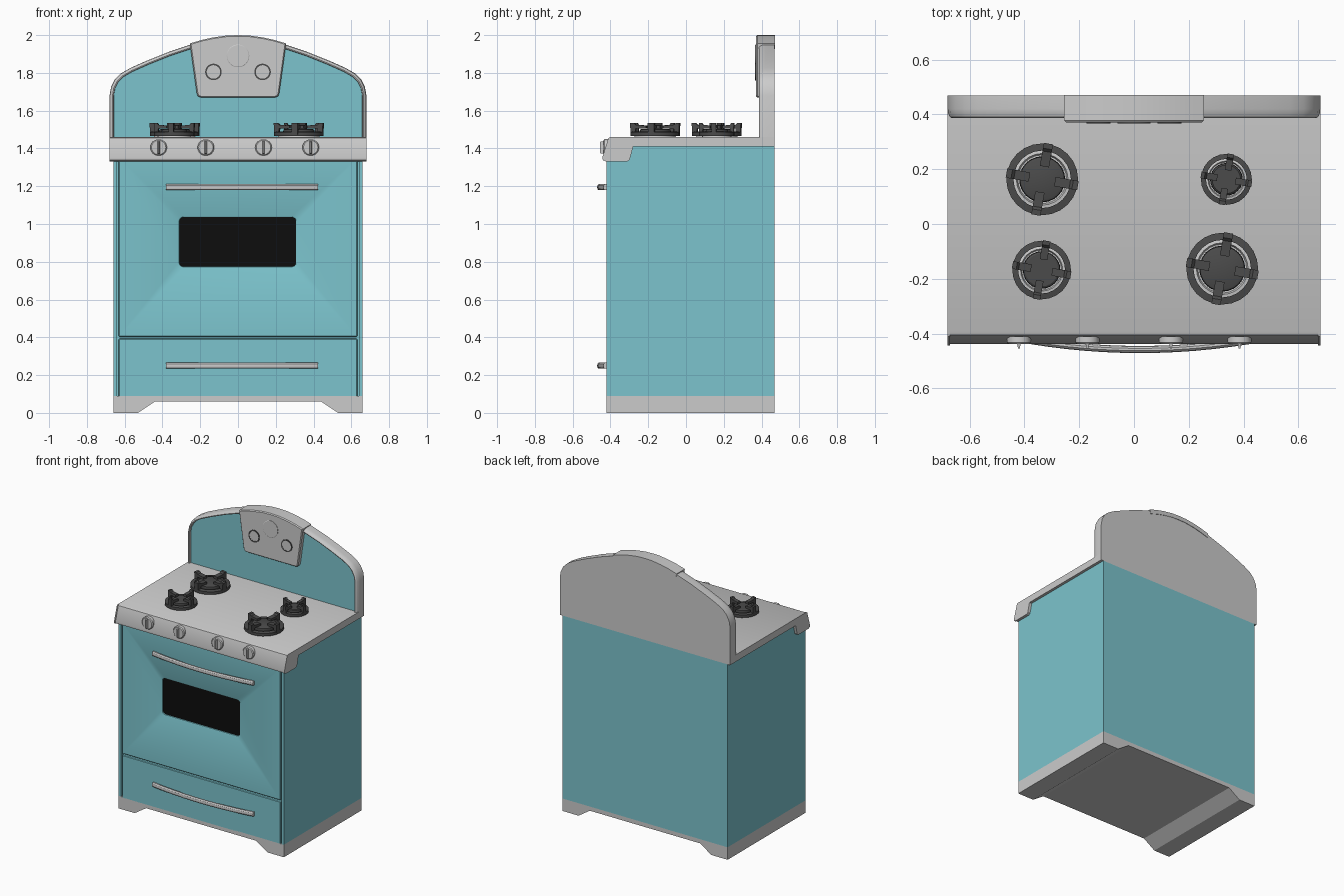
import bpy, bmesh
from math import sin, cos, pi, radians
from mathutils import Vector, Matrix

if "Cube" in bpy.data.objects:
    bpy.data.objects.remove(bpy.data.objects["Cube"])


def material(name, rgb):
    m = bpy.data.materials.new(name)
    m.diffuse_color = (*rgb, 1)
    m.use_nodes = True
    m.node_tree.nodes["Principled BSDF"].inputs["Base Color"].default_value = m.diffuse_color
    return m


TEAL = material("teal_enamel", (0.2, 0.55, 0.61))
BLACK = material("black_glass", (0.004, 0.004, 0.004))
IRON = material("dark_iron", (0.07, 0.07, 0.07))


def loft(name, loops, mat=None, caps=(True, True)):
    """Skin a row of equally long 3D loops and cap the ends."""
    bm = bmesh.new()
    rings = [[bm.verts.new(p) for p in loop] for loop in loops]
    n = len(rings[0])
    for a, b in zip(rings, rings[1:]):
        for i in range(n):
            j = (i + 1) % n
            bm.faces.new((a[i], a[j], b[j], b[i]))
    if caps[0]:
        bm.faces.new(rings[0][::-1])
    if caps[1]:
        bm.faces.new(rings[-1])
    bmesh.ops.recalc_face_normals(bm, faces=bm.faces)
    me = bpy.data.meshes.new(name)
    bm.to_mesh(me)
    bm.free()
    ob = bpy.data.objects.new(name, me)
    bpy.context.collection.objects.link(ob)
    if mat:
        me.materials.append(mat)
    return ob


def at_y(pts, y):
    return [(p[0], y, p[1]) for p in pts]


def at_x(pts, x):
    return [(x, p[0], p[1]) for p in pts]


def box(name, x0, x1, y0, y1, z0, z1, mat=None):
    r = [(x0, z0), (x1, z0), (x1, z1), (x0, z1)]
    return loft(name, [at_y(r, y0), at_y(r, y1)], mat)


def inset(pts, d):
    """Offset a counter-clockwise outline inwards."""
    out = []
    for i, p in enumerate(pts):
        p, a, b = Vector(p), Vector(pts[i - 1]), Vector(pts[(i + 1) % len(pts)])
        e, f = (p - a).normalized(), (b - p).normalized()
        n1, n2 = Vector((-e.y, e.x)), Vector((-f.y, f.x))
        out.append(tuple(p + (n1 + n2) * (d / (1 + n1.dot(n2)))))
    return out


def mirrored(half):
    """Outline from its right half, bottom to top; the last point is on x = 0."""
    return half + [(-x, z) for x, z in half[-2::-1]]


def rounded(x0, x1, z0, z1, r, k=4):
    pts = []
    for q, (cx, cz) in enumerate([(x1 - r, z1 - r), (x0 + r, z1 - r), (x0 + r, z0 + r), (x1 - r, z0 + r)]):
        for i in range(k + 1):
            a = (q + i / k) * pi / 2
            pts.append((cx + r * cos(a), cz + r * sin(a)))
    return pts


def lathe(name, profile, c, axis='z', mat=None, n=24, ring=False):
    """Turn (radius, height) pairs about z, or about -y for front dials."""
    loops = []
    for r, h in profile + (profile[:1] if ring else []):
        cs = [(r * cos(2 * pi * i / n), r * sin(2 * pi * i / n)) for i in range(n)]
        loops.append([(c[0] + u, c[1] + v, c[2] + h) if axis == 'z' else
                      (c[0] + u, c[1] - h, c[2] + v) for u, v in cs])
    return loft(name, loops, mat, (not ring, not ring))


# base with feet running front to back
foot = [(-.66, 0), (-.53, 0), (-.44, .06), (.44, .06), (.53, 0), (.66, 0), (.66, .09), (-.66, .09)]
loft("base", [at_y(foot, -.42), at_y(foot, .468)])

# oven body and front side rails
box("body", -.66, .66, -.40, .468, .09, 1.41, TEAL)
for s, side in ((-1, "left"), (1, "right")):
    box(side + "_front_rail", *sorted((s * .641, s * .66)), -.42, -.40, .09, 1.40, TEAL)

# door with a window opening, and the black window pane
door = rounded(-.632, .632, .403, 1.35, .006)
hole = rounded(-.318, .314, .767, 1.043, .028)
loft("oven_door", [at_y(door, -.399), at_y(door, -.416), at_y(inset(door, .004), -.42),
                   at_y(hole, -.42), at_y(inset(hole, .006), -.417),
                   at_y(inset(hole, .008), -.405)], TEAL, (True, False))
loft("oven_window", [at_y(inset(hole, .007), -.410), at_y(inset(hole, .007), -.402)], BLACK)

# bottom drawer
drawer = rounded(-.632, .632, .082, .393, .006)
loft("drawer", [at_y(drawer, -.399), at_y(drawer, -.416), at_y(inset(drawer, .004), -.42)], TEAL)

# bowed handles
for name, z in (("door_handle", 1.195), ("drawer_handle", .25)):
    loops = []
    for i in range(13):
        t = i / 6 - 1
        y = -.425 - .033 * (1 - t * t)
        loops.append(at_x([(y + .013 * cos(a * pi / 5), z + .017 * sin(a * pi / 5))
                           for a in range(10)], .022 + .402 * t))
    loft(name, loops)

# cooktop with sloping front fascia, plus its end trims
top = [(.468, 1.41), (.468, 1.46), (-.395, 1.46), (-.405, 1.455), (-.437, 1.352),
       (-.434, 1.338), (-.42, 1.332), (-.31, 1.332), (-.298, 1.34), (-.28, 1.41)]
loft("cooktop", [at_x(top, -.675), at_x(top, .675)])
trim = inset(top, .004)
trim = [(y - .006 if y < -.38 else y, z) for y, z in top]
for s, side in ((-1, "left"), (1, "right")):
    loft(side + "_cooktop_trim", [at_x(trim, s * .672), at_x(trim, s * .68)])

# control knobs
for i, x in enumerate((-.42, -.17, .135, .385)):
    lathe(f"knob_{i + 1}", [(.044, -.01), (.044, .012), (.038, .018), (.034, .018)], (x, -.42, 1.405), 'y')
    grip = [(x - .008, 1.37), (x + .008, 1.37), (x + .008, 1.44), (x - .008, 1.44)]
    loft(f"knob_grip_{i + 1}", [at_y(grip, -.43), at_y(inset(grip, .005), -.454)])

# arched backsplash: rounded frame around a teal panel
arch = mirrored([(.68, 1.41), (.68, 1.68), (.672, 1.725), (.652, 1.765), (.62, 1.797), (.57, 1.826),
                 (.48, 1.866), (.37, 1.91), (.25, 1.95), (.13, 1.982), (.06, 1.991), (0, 1.993)])
steps = [(0, .468), (0, .42), (.002, .404), (.007, .392), (.015, .386), (.021, .388), (.023, .41)]
loft("backsplash_frame", [at_y(inset(arch, d), y) for d, y in steps], None, (True, False))
loft("backsplash_panel", [at_y(inset(arch, .021), .402), at_y(inset(arch, .021), .42)], TEAL)

# clock panel and the cap folded over the arch
crown = [(.255, 1.956), (.19, 1.975), (.13, 1.988), (.06, 1.998), (0, 2.0)]
plate = mirrored([(.195, 1.67), (.212, 1.675), (.218, 1.69)] + crown)
loft("clock_panel", [at_y(plate, .41), at_y(plate, .378), at_y(inset(plate, .006), .371)])
crown = mirrored(crown)
cap = crown + [(x * .97, z - .03) for x, z in crown[::-1]]
loft("clock_panel_cap", [at_y(cap, .378), at_y(cap, .471)])

# clock and timer dials
lathe("clock", [(.06, -.01), (.06, .003), (.057, .005)], (0, .371, 1.89), 'y', n=32)
for s, side in ((-1, "left"), (1, "right")):
    lathe(side + "_dial_rim", [(.044, -.005), (.044, .005), (.036, .005), (.036, -.005)],
          (s * .13, .371, 1.805), 'y', IRON, ring=True)
    lathe(side + "_dial", [(.036, -.005), (.036, .003)], (s * .13, .371, 1.805), 'y')

# burners: drip bowl, cap, grate ring and four prongs
for name, x, y, r in (("back_left", -.335, .163, .131), ("back_right", .337, .163, .093),
                      ("front_left", -.337, -.168, .107), ("front_right", .322, -.163, .131)):
    c = (x, y, 1.455)
    lathe(name + "_drip_bowl", [(r * .84, 0), (r * .82, .018), (r * .72, .02), (r * .68, .009)], c)
    lathe(name + "_burner_cap", [(r * .56, 0), (r * .64, .03), (r * .62, .044), (r * .56, .048)], c, mat=IRON)
    lathe(name + "_grate_ring", [(r, .012), (r, .032), (r * .8, .036), (r * .8, .016)], c,
          mat=IRON, ring=True)
    prong = [(r * .82, .02), (r * .99, .02), (r * 1.01, .08), (r * .86, .08),
             (r * .78, .07), (r * .36, .066), (r * .36, .05), (r * .78, .05)]
    for k in range(4):
        ob = loft(f"{name}_grate_prong_{k + 1}",
                  [[(u, w, h) for u, h in prong] for w in (-r * .13, r * .13)], IRON)
        ob.data.transform(Matrix.Translation(c) @ Matrix.Rotation(radians(-10 + 90 * k), 4, 'Z'))

# smooth rounded surfaces, keep real edges sharp
for ob in bpy.data.objects:
    ob.select_set(True)
    bpy.context.view_layer.objects.active = ob
bpy.ops.object.shade_smooth_by_angle(angle=radians(30))
